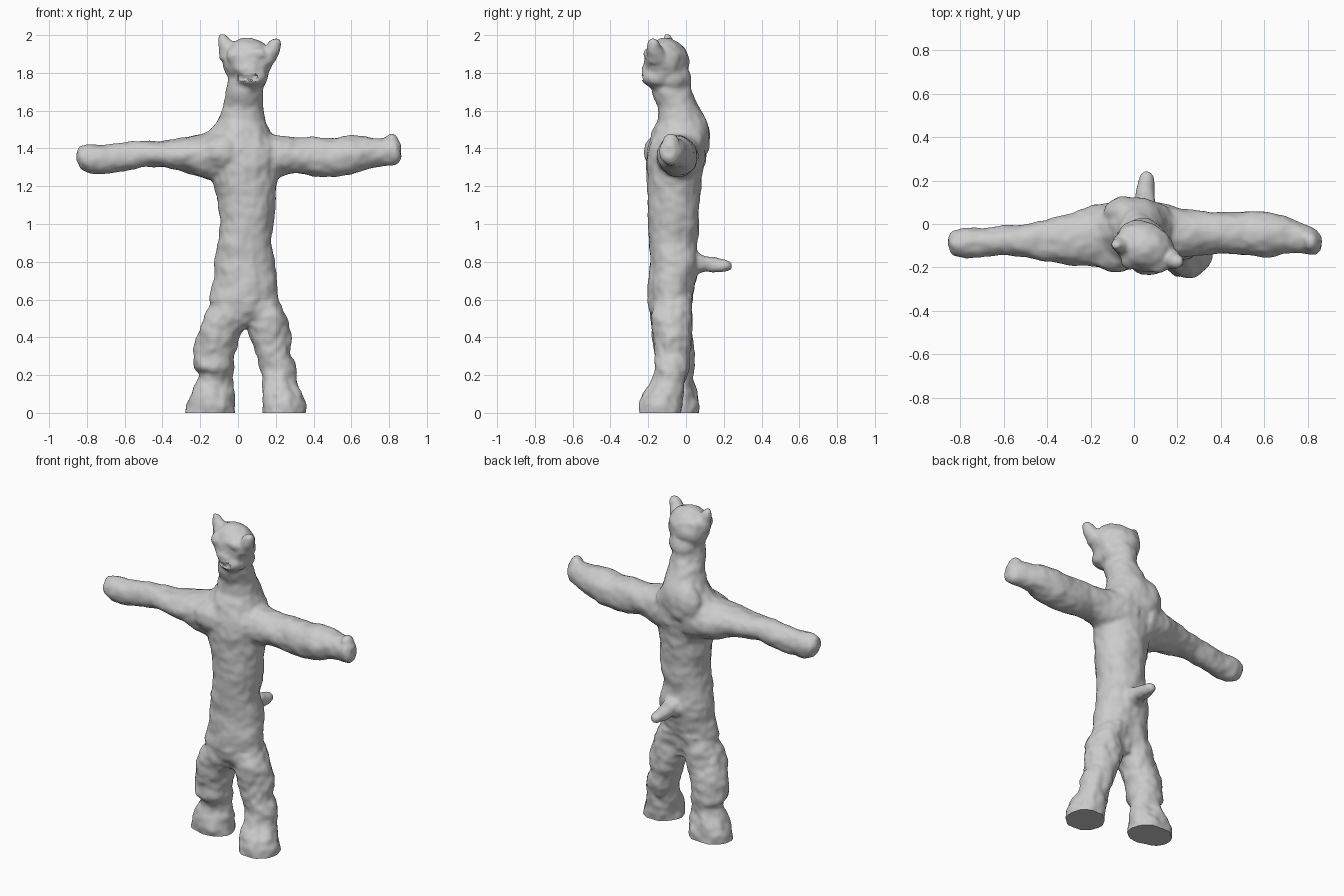
import bpy, bmesh, math
from mathutils import Vector, Matrix, noise

default = bpy.data.objects.get("Cube")
if default:
    bpy.data.objects.remove(default, do_unlink=True)

clay = bpy.data.materials.new("grey clay")
clay.use_nodes = True
clay.diffuse_color = (0.6, 0.6, 0.6, 1)
clay.node_tree.nodes["Principled BSDF"].inputs["Base Color"].default_value = (0.6, 0.6, 0.6, 1)

bm = bmesh.new()
SIDES = 24


def tube(axis, stations):
    """Loft ellipses along an axis; each station is position, then min and max
    on the two remaining axes, all in hundredths of a unit."""
    others = [i for i in range(3) if i != axis]
    rings = []
    for pos, a0, a1, b0, b1 in stations:
        ring = []
        for k in range(SIDES):
            t = math.tau * k / SIDES
            co = Vector()
            co[axis] = pos
            co[others[0]] = (a0 + a1) / 2 + (a1 - a0) / 2 * math.cos(t)
            co[others[1]] = (b0 + b1) / 2 + (b1 - b0) / 2 * math.sin(t)
            ring.append(bm.verts.new(co / 100))
        rings.append(ring)
    faces = [bm.faces.new(rings[0]), bm.faces.new(rings[-1])]
    for low, high in zip(rings, rings[1:]):
        for k in range(SIDES):
            n = (k + 1) % SIDES
            faces.append(bm.faces.new((low[k], low[n], high[n], high[k])))
    bmesh.ops.recalc_face_normals(bm, faces=faces)


def lump(centre, size, turn=0):
    """Add an ellipsoid of clay, turned about the vertical."""
    matrix = (Matrix.Translation(centre) @ Matrix.Rotation(math.radians(turn), 4, 'Z')
              @ Matrix.Diagonal((*size, 1)))
    bmesh.ops.create_icosphere(bm, subdivisions=3, radius=1, matrix=matrix)


X, Y, Z = range(3)

# torso and neck
tube(Z, [(46, -7, 15, -15, 0), (53, -14, 21, -19, 2), (60, -15.5, 21.5, -20, 3),
         (70, -13, 20.5, -20, 6), (80, -13, 20, -19, 7), (90, -11, 17.5, -20, 6),
         (100, -9.5, 19, -20, 7), (110, -10.5, 20, -20.5, 7), (120, -12.5, 20.5, -20.5, 8),
         (130, -16, 22, -21, 9), (140, -20, 24, -21, 11), (148, -16, 18, -18, 13),
         (155, -10.5, 14.5, -15, 11), (162, -7.5, 13.5, -15, 7), (170, -6.5, 13, -18, 3),
         (178, -5, 12, -18, 1)])

# arms, with rounded hands
tube(X, [(-86, -10, -6, 133, 138), (-84, -14, -3, 129, 141), (-78, -15.5, -1.5, 127, 142),
         (-70, -15.5, -1.5, 126.5, 142), (-60, -14.5, -1, 128, 143.5), (-50, -15.5, 0, 130.5, 144),
         (-40, -17, 2, 130, 144), (-30, -19, 5, 128, 145.5), (-18, -20, 9, 124, 148),
         (-5, -19, 11, 121, 153)])
tube(X, [(5, -16, 11, 121, 153), (20, -16, 8, 124, 147), (30, -14, 6, 127, 146),
         (40, -13.5, 6, 125, 146), (50, -14.5, 5.5, 124.5, 145.5), (60, -15.5, 6, 126, 147),
         (70, -13.5, 4, 129, 145.5), (78, -14, 0, 131, 146), (84, -14.5, -3, 132, 145),
         (86, -12, -6, 135, 142)])
lump((0.81, -0.08, 1.44), (0.04, 0.045, 0.04))

# legs and feet
tube(Z, [(-3, -28.5, -1, -14, 7), (4, -28, -1, -15, 7.5), (10, -25.5, -2, -14, 6),
         (17, -22, -3, -12, 4), (21, -20.5, -3, -13, 4), (24, -23.5, -2, -15.5, 4.5),
         (32, -23.5, -1.5, -16.5, 5), (42, -21, 2, -18, 3.5), (52, -18, 8, -19, 3),
         (62, -13, 12, -18, 4)])
tube(Z, [(-3, 13, 36, -25, -3), (4, 13, 36, -25, -2), (10, 13, 34, -23.5, -1),
         (16, 13, 31, -18, 0), (22, 12, 31, -16.5, 1), (32, 9, 28.5, -17, 2.5),
         (42, 6, 28, -17.5, 3.5), (52, 2, 25.5, -19, 3), (62, 0, 20, -18, 4)])

# head, turned a little to one side
lump((0.05, -0.105, 1.86), (0.14, 0.115, 0.125), -30)
lump((0.045, -0.10, 1.91), (0.13, 0.09, 0.065), -30)
lump((0.07, -0.15, 1.78), (0.09, 0.085, 0.065), -30)
lump((0.055, -0.06, 1.77), (0.1, 0.08, 0.09), -30)

# muzzle and brows
lump((0.05, -0.18, 1.82), (0.07, 0.055, 0.04), -20)
lump((0.045, -0.175, 1.755), (0.05, 0.045, 0.02), -20)
lump((-0.02, -0.165, 1.89), (0.045, 0.045, 0.045))
lump((0.11, -0.19, 1.9), (0.05, 0.04, 0.04))

# pointed right ear and rounder left ear
tube(Z, [(187, -10, 4, -16, -3), (193, -10, 1, -14, -5), (198, -10.5, -4, -12, -7),
         (200.5, -10, -6.5, -11, -8.5)])
tube(Z, [(185, 10, 19, -21, -9), (191, 13, 21.5, -21, -12), (196, 16, 23, -20.5, -14),
         (198, 18, 22, -19, -16)])

# tail
tube(Y, [(-2, -3, 12, 68, 93), (6, -1, 11, 73, 86), (10, 0.5, 10, 74.5, 83.5),
         (17, 1.5, 9.5, 74, 82.5), (22, 2.5, 9, 74.5, 81), (24.5, 4, 7.5, 76, 79)])

# chest slab, shoulder hump, belly and seat
lump((-0.07, -0.13, 1.38), (0.12, 0.09, 0.10), 15)
lump((-0.03, 0.05, 1.46), (0.11, 0.08, 0.13))
lump((0.03, -0.13, 0.62), (0.14, 0.07, 0.10))

mesh = bpy.data.meshes.new("clay_figure")
bm.to_mesh(mesh)
bm.free()
figure = bpy.data.objects.new("clay_figure", mesh)
bpy.context.collection.objects.link(figure)

# fuse the lumps into one skin
remesh = figure.modifiers.new("fuse", 'REMESH')
remesh.mode = 'VOXEL'
remesh.voxel_size = 0.011
soften = figure.modifiers.new("soften", 'SMOOTH')
soften.factor = 0.5
soften.iterations = 6
bpy.context.view_layer.update()
fused = bpy.data.meshes.new_from_object(
    figure.evaluated_get(bpy.context.evaluated_depsgraph_get()))
figure.modifiers.clear()
figure.data = fused

# hand-pressed dents, stronger on the legs
bm = bmesh.new()
bm.from_mesh(fused)
bm.normal_update()
moves = []
for v in bm.verts:
    strength = 0.012 if v.co.z < 0.6 else 0.008
    dent = noise.noise(v.co * 11) + 0.5 * noise.noise(v.co * 24)
    moves.append(v.normal * dent * strength)
for v, move in zip(bm.verts, moves):
    v.co += move

# mouth slit
for v in bm.verts:
    if v.co.y < -0.14 and 0.0 < v.co.x < 0.1 and abs(v.co.z - 1.775) < 0.012:
        v.co.y += 0.012

# flat soles
cut = bmesh.ops.bisect_plane(bm, geom=bm.verts[:] + bm.edges[:] + bm.faces[:],
                             plane_co=(0, 0, 0), plane_no=(0, 0, 1), clear_inner=True)
rim = [e for e in cut["geom_cut"] if isinstance(e, bmesh.types.BMEdge)]
bmesh.ops.holes_fill(bm, edges=rim, sides=0)
bm.to_mesh(fused)
bm.free()

fused.materials.clear()
fused.materials.append(clay)
bpy.context.view_layer.objects.active = figure
figure.select_set(True)
bpy.ops.object.shade_smooth_by_angle(angle=math.radians(50))
